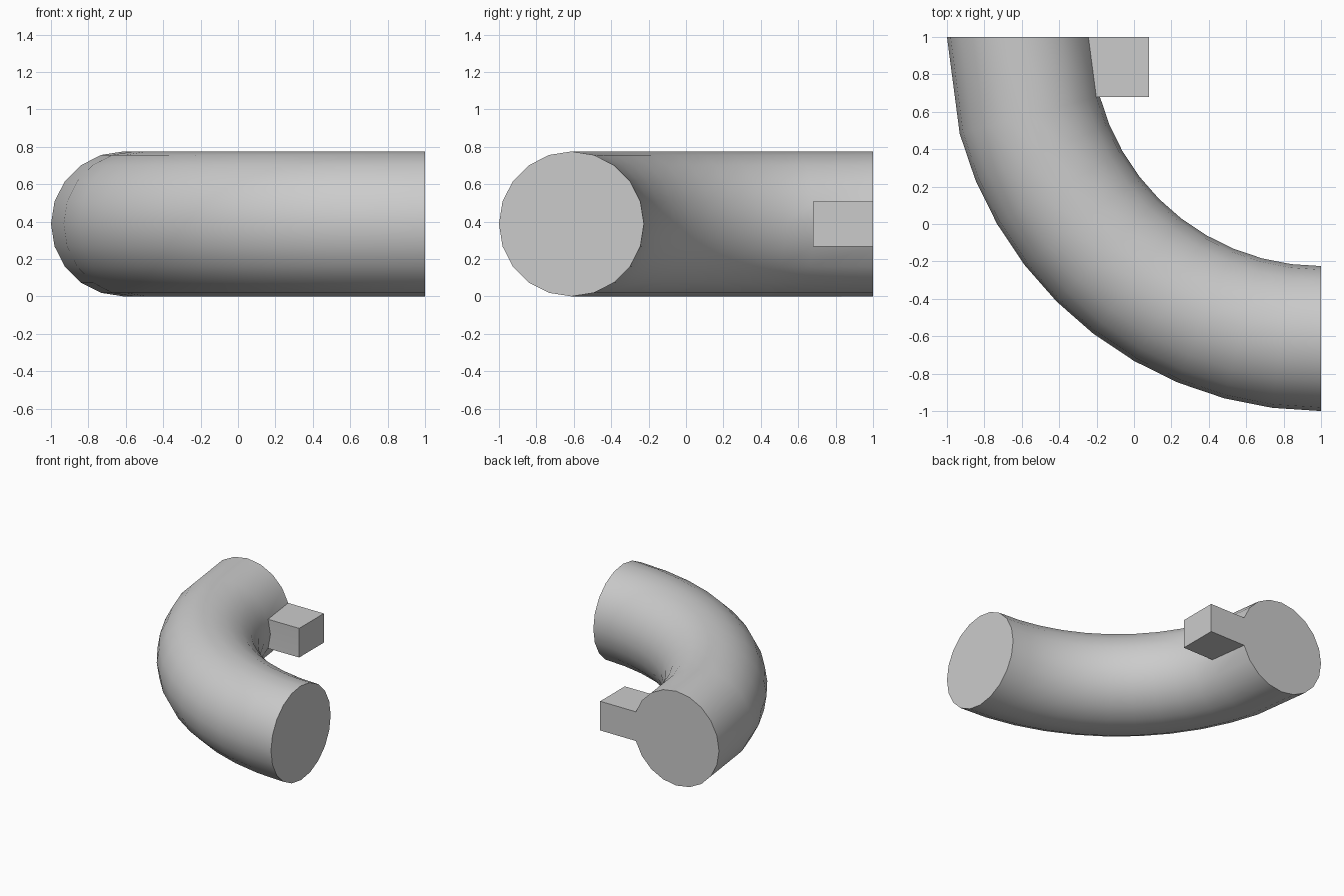
import bpy, bmesh
from math import cos, sin, pi, radians

if "Cube" in bpy.data.objects:
    bpy.data.objects.remove(bpy.data.objects["Cube"])

SIDES, R_TUBE = 20, 0.3875
R_BEND = 2 - R_TUBE          # bend centre at (1, 1)

bm = bmesh.new()

# rings along the quarter bend; the first segment is double length
rings = []
for deg in [0] + [7.5 * i for i in range(2, 13)]:
    t = radians(deg)
    ring = []
    for k in range(SIDES):
        a = 2 * pi * k / SIDES
        rad = R_BEND + R_TUBE * cos(a)
        ring.append(bm.verts.new((1 - rad * cos(t), 1 - rad * sin(t),
                                  R_TUBE + R_TUBE * sin(a))))
    rings.append(ring)

# tube wall and end caps
stub = []
for i in range(len(rings) - 1):
    for k in range(SIDES):
        n = (k + 1) % SIDES
        f = bm.faces.new((rings[i][k], rings[i][n], rings[i + 1][n], rings[i + 1][k]))
        if i == 0 and k in (9, 10):
            stub.append(f)
bm.faces.new(rings[0])
bm.faces.new(rings[-1])
bmesh.ops.recalc_face_normals(bm, faces=bm.faces)

# square block pulled out of the two innermost faces at the back end
res = bmesh.ops.extrude_face_region(bm, geom=stub)
for v in res["geom"]:
    if isinstance(v, bmesh.types.BMVert):
        v.co.x = 0.08
        if v.co.y < 0.9:
            v.co.y = 0.68
old = [f for f in stub if f.is_valid and max(v.co.x for v in f.verts) < 0]
if old:
    bmesh.ops.delete(bm, geom=old, context='FACES')
bmesh.ops.recalc_face_normals(bm, faces=bm.faces)

mesh = bpy.data.meshes.new("curved_pipe")
bm.to_mesh(mesh)
bm.free()
obj = bpy.data.objects.new("curved_pipe", mesh)
bpy.context.collection.objects.link(obj)
bpy.context.view_layer.objects.active = obj
obj.select_set(True)
bpy.ops.object.shade_smooth_by_angle(angle=radians(30))
